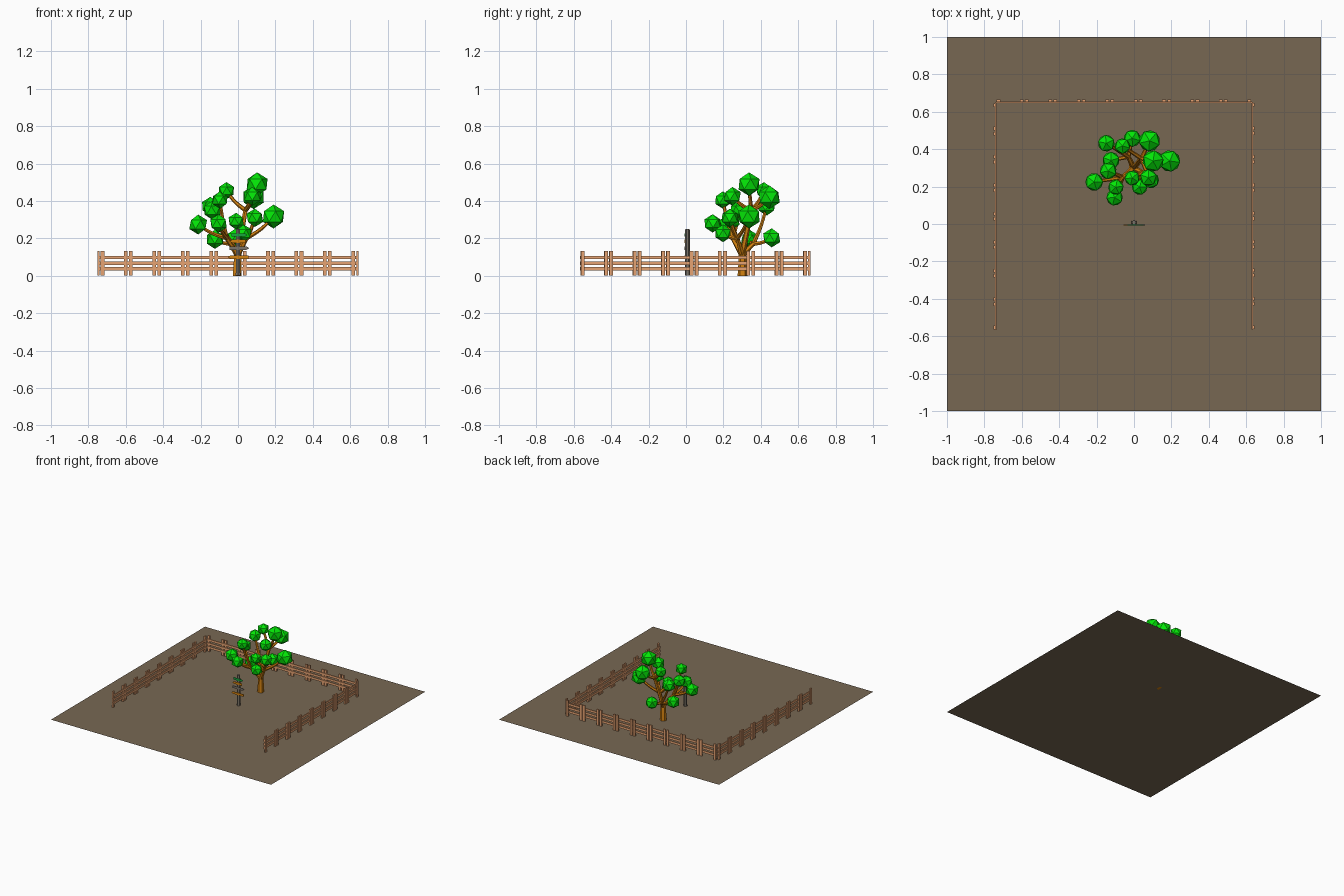
import bpy, bmesh, math
from mathutils import Vector, Matrix

cube = bpy.data.objects.get("Cube")
if cube:
    bpy.data.objects.remove(cube)


def material(name, rgb):
    m = bpy.data.materials.new(name)
    m.use_nodes = True
    m.diffuse_color = (*rgb, 1)
    m.node_tree.nodes["Principled BSDF"].inputs["Base Color"].default_value = (*rgb, 1)
    return m


EARTH = material("earth", (0.186, 0.137, 0.086))
FENCE = material("fence wood", (0.8, 0.37, 0.17))
BARK = material("orange bark", (0.65, 0.22, 0.005))
LEAF = material("leaf green", (0.001, 0.8, 0.002))
POST = material("grey wood", (0.2, 0.175, 0.14))
SIGN_GREEN = material("sign green", (0.01, 0.36, 0.05))


def finish(name, bm, mat):
    mesh = bpy.data.meshes.new(name)
    bm.to_mesh(mesh)
    bm.free()
    mesh.materials.append(mat)
    ob = bpy.data.objects.new(name, mesh)
    bpy.context.collection.objects.link(ob)
    return ob


def add_box(bm, centre, size):
    bmesh.ops.create_cube(bm, size=1, matrix=Matrix.Translation(centre) @ Matrix.Diagonal((*size, 1)))


# Ground sheet
bm = bmesh.new()
bmesh.ops.create_grid(bm, x_segments=1, y_segments=1, size=1)
finish("ground", bm, EARTH)

# Fence: evenly spaced pairs of outer posts on three long rails
PANEL = 0.152


def fence(name, start, angle, panels):
    bm = bmesh.new()
    length = panels * PANEL
    for i in range(panels):
        for side in (-1, 1):
            add_box(bm, ((i + 0.5) * PANEL + side * 0.0625, 0.006, 0.067), (0.019, 0.011, 0.13))
    for z in (0.038, 0.067, 0.098):
        add_box(bm, (length / 2, -0.001, z), (length, 0.008, 0.018))
    bm.transform(Matrix.Translation(start) @ Matrix.Rotation(angle, 4, "Z"))
    finish(name, bm, FENCE)


fence("back_fence", (-0.738, 0.653, 0), 0, 9)
fence("left_fence", (0.632, 0.651, 0), -math.pi / 2, 8)
fence("right_fence", (-0.739, -0.567, 0), math.pi / 2, 8)

# Signpost
bm = bmesh.new()
bmesh.ops.create_cone(bm, cap_ends=True, segments=6, radius1=0.014, radius2=0.012, depth=0.248,
                      matrix=Matrix.Translation((0, 0.008, 0.126)))
finish("sign_post", bm, POST)


# Pointed sign boards
def board(name, x0, x1, z, direction, mat, h=0.009):
    tip = 0.014
    outline = [(x0, -h), (x1 - tip, -h), (x1, 0), (x1 - tip, h), (x0, h)]
    if direction < 0:
        outline = [(x0 + x1 - x, v) for x, v in outline]
    bm = bmesh.new()
    face = bm.faces.new([bm.verts.new((x, -0.008, z + v)) for x, v in outline])
    ext = bmesh.ops.extrude_face_region(bm, geom=[face])["geom"]
    bmesh.ops.translate(bm, vec=(0, 0.005, 0), verts=[g for g in ext if isinstance(g, bmesh.types.BMVert)])
    bmesh.ops.recalc_face_normals(bm, faces=bm.faces)
    finish(name, bm, mat)


board("top_sign_board", -0.035, 0.05, 0.218, 1, SIGN_GREEN)
board("upper_sign_board", -0.045, 0.04, 0.185, -1, BARK)
board("middle_sign_board", -0.045, 0.06, 0.148, 1, POST)
board("lower_sign_board", -0.055, 0.055, 0.1, -1, BARK)


# Tree limbs as tapered curves
def limb(name, points, r0, r1):
    cu = bpy.data.curves.new(name, "CURVE")
    cu.dimensions = "3D"
    cu.bevel_depth = 1
    cu.bevel_resolution = 1
    cu.resolution_u = 3
    cu.use_fill_caps = True
    sp = cu.splines.new("BEZIER")
    sp.use_smooth = False
    sp.bezier_points.add(len(points) - 1)
    for i, (bp, p) in enumerate(zip(sp.bezier_points, points)):
        bp.co = p
        bp.radius = r0 + (r1 - r0) * i / (len(points) - 1)
        bp.handle_left_type = bp.handle_right_type = "AUTO"
    cu.materials.append(BARK)
    ob = bpy.data.objects.new(name, cu)
    bpy.context.collection.objects.link(ob)


FORK = Vector((-0.002, 0.3, 0.13))
limb("trunk", [(-0.005, 0.302, 0), (-0.004, 0.302, 0.07), FORK], 0.026, 0.018)

JOINTS = {
    "front": Vector((-0.06, 0.25, 0.2)),
    "right": Vector((0.045, 0.275, 0.2)),
    "back": Vector((-0.03, 0.36, 0.17)),
    "crown": Vector((0.04, 0.35, 0.35)),
}
for key, joint in JOINTS.items():
    bend = FORK.lerp(joint, 0.5) + Vector((0, 0, -0.008))
    limb(key + "_limb", [FORK - Vector((0, 0, 0.02)), bend, joint], 0.016, 0.012)

# Foliage: (limb, x, y, z, radius)
BALLS = [
    ("front", -0.213, 0.225, 0.274, 0.053), ("front", -0.104, 0.142, 0.28, 0.049),
    ("front", -0.097, 0.197, 0.405, 0.046), ("front", -0.138, 0.284, 0.35, 0.05),
    ("back", -0.123, 0.34, 0.195, 0.051), ("back", -0.01, 0.458, 0.203, 0.051),
    ("back", -0.148, 0.432, 0.372, 0.05), ("right", 0.19, 0.337, 0.317, 0.064),
    ("right", 0.09, 0.235, 0.31, 0.049), ("right", 0.03, 0.198, 0.227, 0.047),
    ("right", -0.01, 0.246, 0.292, 0.045), ("crown", 0.102, 0.337, 0.49, 0.063),
    ("crown", 0.083, 0.445, 0.42, 0.063), ("crown", 0.077, 0.248, 0.425, 0.05),
    ("crown", -0.062, 0.417, 0.455, 0.046),
]
for i, (key, x, y, z, r) in enumerate(BALLS):
    centre, joint = Vector((x, y, z)), JOINTS[key]
    bend = joint.lerp(centre, 0.5)
    bend += Vector((x - joint.x, y - joint.y, 0)) * 0.06 - Vector((0, 0, 0.006))
    limb(f"branch_{i + 1}", [joint, bend, centre], 0.012, 0.008)
    bm = bmesh.new()
    bmesh.ops.create_icosphere(bm, subdivisions=1, radius=r,
                               matrix=Matrix.Translation(centre) @ Matrix.Rotation(i * 0.7, 4, "Z"))
    finish(f"leaf_cluster_{i + 1}", bm, LEAF)
